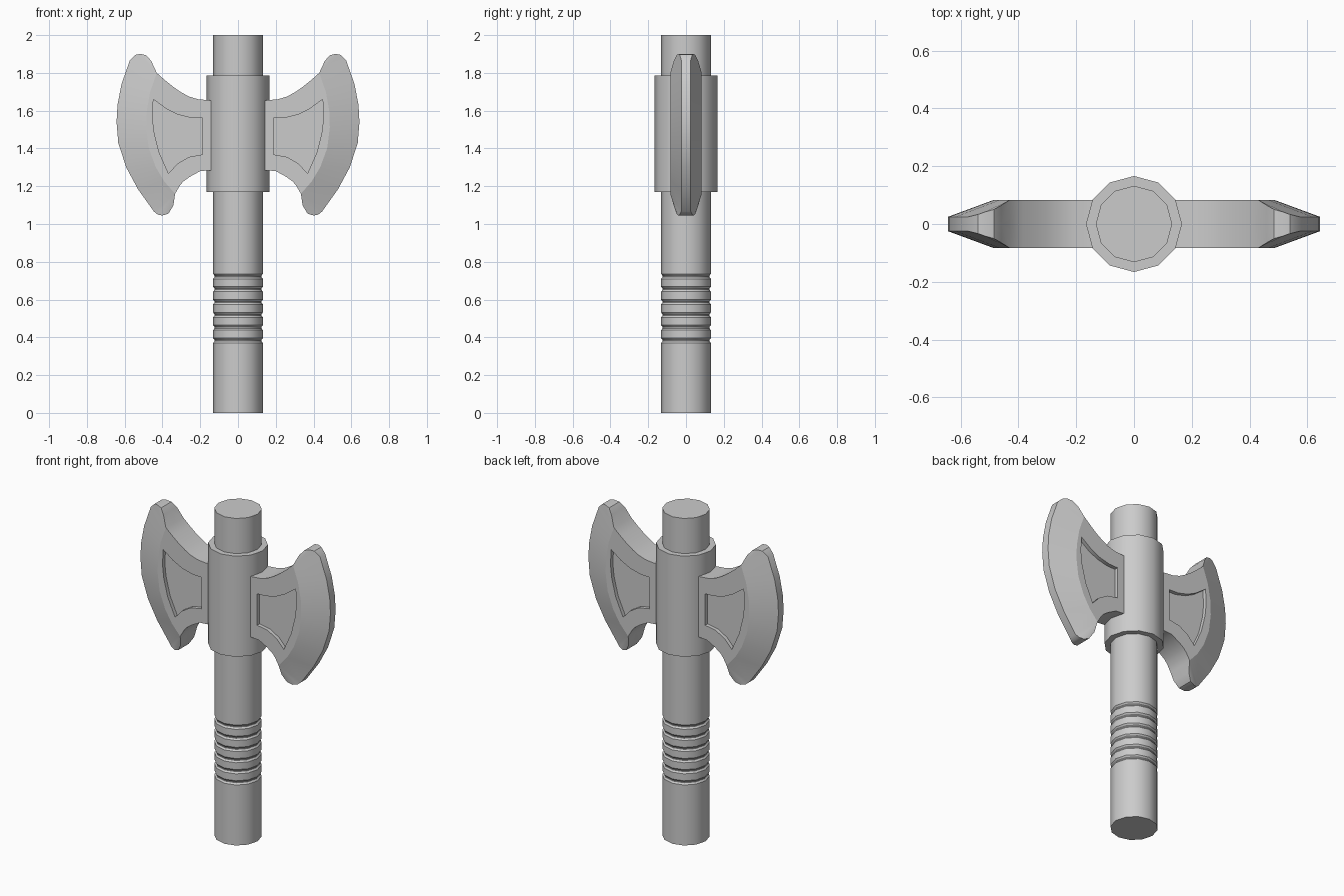
import bpy, bmesh, math
from mathutils import Matrix

cube = bpy.data.objects.get("Cube")
if cube:
    bpy.data.objects.remove(cube)

GREY = (0.6, 0.6, 0.6, 1)
grey = bpy.data.materials.new("plain grey")
grey.use_nodes = True
grey.diffuse_color = GREY
grey.node_tree.nodes["Principled BSDF"].inputs["Base Color"].default_value = GREY


def finish(name, bm, angle):
    bmesh.ops.recalc_face_normals(bm, faces=bm.faces[:])
    mesh = bpy.data.meshes.new(name)
    bm.to_mesh(mesh)
    bm.free()
    mesh.materials.append(grey)
    obj = bpy.data.objects.new(name, mesh)
    bpy.context.collection.objects.link(obj)
    bpy.ops.object.select_all(action='DESELECT')
    obj.select_set(True)
    bpy.context.view_layer.objects.active = obj
    bpy.ops.object.shade_smooth_by_angle(angle=math.radians(angle))


def turned(name, profile, sides=12):
    """Solid of revolution with flat ends from (radius, z) pairs."""
    bm = bmesh.new()
    rings = [[bm.verts.new((r * math.cos(a), r * math.sin(a), z))
              for a in (math.tau * i / sides for i in range(sides))]
             for r, z in profile]
    for low, high in zip(rings, rings[1:]):
        for i in range(sides):
            j = (i + 1) % sides
            bm.faces.new((low[i], low[j], high[j], high[i]))
    bm.faces.new(rings[0])
    bm.faces.new(rings[-1])
    finish(name, bm, 35)


# Handle with a grooved grip, and the collar that holds the blades
R = 0.132
handle = [(R, 0)]
for i in range(6):
    g = 0.383 + 0.068 * i
    handle += [(R, g - 0.013), (R - 0.008, g - 0.003),
               (R - 0.008, g + 0.003), (R, g + 0.013)]
handle.append((R, 2))
turned("handle", handle)
turned("collar", [(0.166, 1.17), (0.166, 1.785)])

# Blade outline (x, z): neck, bevel crease, and tapering rim (x, z, half thickness)
THICK, EDGE, FLOOR = 0.083, 0.025, 0.06
neck_top = [(0.1, 1.655), (0.15, 1.655), (0.21, 1.66), (0.26, 1.675),
            (0.3, 1.697), (0.34, 1.724), (0.385, 1.76)]
neck_low = [(0.31, 1.2), (0.29, 1.225), (0.255, 1.25), (0.2, 1.28),
            (0.15, 1.284), (0.1, 1.284)]
crease = [(0.43, 1.8), (0.465, 1.7), (0.483, 1.6), (0.486, 1.51),
          (0.472, 1.4), (0.435, 1.3), (0.39, 1.225), (0.333, 1.16)]
tip_top = [(0.459, 1.862, 0.065), (0.485, 1.893, 0.05), (0.515, 1.9, 0.042),
           (0.54, 1.897, 0.033)]
edge = [(0.572, 1.868), (0.617, 1.74), (0.638, 1.63), (0.643, 1.54),
        (0.634, 1.43), (0.592, 1.3), (0.53, 1.185), (0.445, 1.066)]
tip_low = [(0.425, 1.05, 0.033), (0.4, 1.045, 0.042), (0.368, 1.055, 0.05),
           (0.342, 1.098, 0.065)]
panel = [(0.188, 1.56), (0.25, 1.562), (0.32, 1.58), (0.38, 1.61), (0.448, 1.66),
         (0.453, 1.57), (0.445, 1.49), (0.418, 1.38), (0.368, 1.268),
         (0.32, 1.32), (0.26, 1.355), (0.188, 1.368)]


def loop_edges(bm, verts):
    out = []
    for a, b in zip(verts, verts[1:] + verts[:1]):
        out.append(bm.edges.get((a, b)) or bm.edges.new((a, b)))
    return out


def blade(name, side):
    bm = bmesh.new()

    def add(points, y=THICK):
        return [bm.verts.new((side * p[0], p[2] if len(p) > 2 else y, p[1]))
                for p in points]

    top, low, ridge = add(neck_top), add(neck_low), add(crease)
    tip_a, sharp, tip_b = add(tip_top), add(edge, EDGE), add(tip_low)
    rim_panel, floor = add(panel), add(panel, FLOOR)

    # Flat cheek around the sunken panel
    cheek = loop_edges(bm, top + ridge + low) + loop_edges(bm, rim_panel)
    bmesh.ops.triangle_fill(bm, edges=cheek, use_beauty=True)
    for i in range(len(panel)):
        j = (i + 1) % len(panel)
        bm.faces.new((rim_panel[i], rim_panel[j], floor[j], floor[i]))
    bm.faces.new(floor)

    # Bevel from the crease to the cutting edge, with fans at both tips
    for i in range(len(crease) - 1):
        bm.faces.new((ridge[i], sharp[i], sharp[i + 1], ridge[i + 1]))
        bm.edges.get((ridge[i], ridge[i + 1])).smooth = False
    for pivot, fan in ((ridge[0], tip_a + sharp[:1]),
                       (ridge[-1], sharp[-1:] + tip_b)):
        for a, b in zip(fan, fan[1:]):
            bm.faces.new((pivot, a, b))

    # Outer wall down to the middle plane, then mirror front to back
    rim = top + ridge[:1] + tip_a + sharp + tip_b + ridge[-1:] + low
    middle = [bm.verts.new((v.co.x, 0, v.co.z)) for v in rim]
    for i in range(len(rim)):
        j = (i + 1) % len(rim)
        bm.faces.new((rim[i], rim[j], middle[j], middle[i]))
    geom = bm.verts[:] + bm.edges[:] + bm.faces[:]
    bmesh.ops.mirror(bm, geom=geom, matrix=Matrix.Identity(4),
                     merge_dist=0.0005, axis='Y')
    bmesh.ops.remove_doubles(bm, verts=bm.verts[:], dist=0.0005)
    finish(name, bm, 32)


blade("left_blade", 1)
blade("right_blade", -1)
